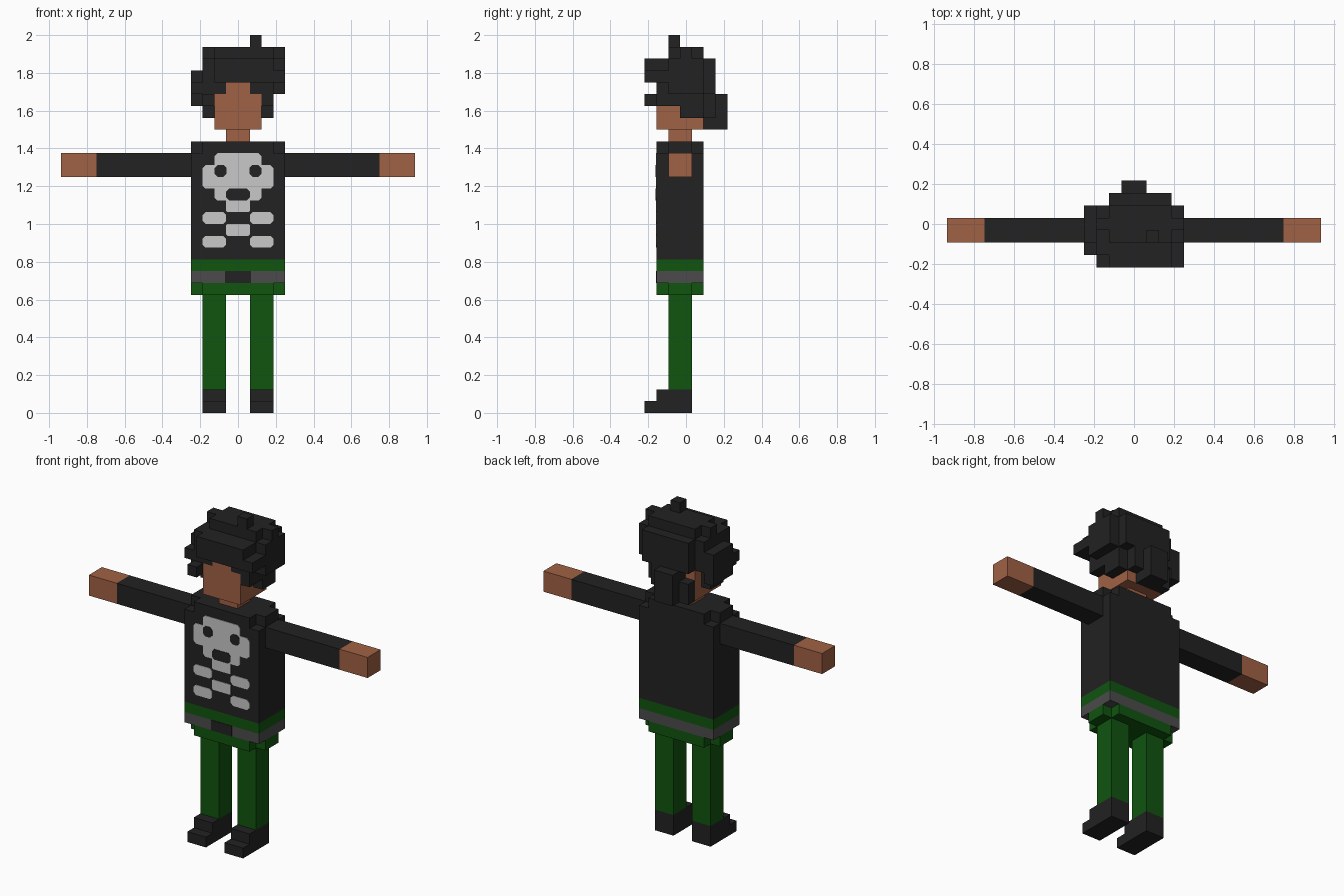
import bpy, bmesh, math

if "Cube" in bpy.data.objects:
    bpy.data.objects.remove(bpy.data.objects["Cube"])

U = 0.0625            # size of one block
Y0 = -0.21875         # y of block row 0


def material(name, rgb):
    m = bpy.data.materials.new(name)
    m.diffuse_color = (*rgb, 1)
    m.use_nodes = True
    m.node_tree.nodes["Principled BSDF"].inputs["Base Color"].default_value = m.diffuse_color
    return m


BLACK = material("black cloth", (0.016, 0.016, 0.016))
SKIN = material("skin", (0.352, 0.120, 0.058))
GREEN = material("green cloth", (0.005, 0.089, 0.005))
GREY = material("belt grey", (0.070, 0.070, 0.070))
BONE = material("bone grey", (0.58, 0.58, 0.58))


def finish(name, bm, mat):
    me = bpy.data.meshes.new(name)
    bm.to_mesh(me)
    bm.free()
    me.materials.append(mat)
    ob = bpy.data.objects.new(name, me)
    bpy.context.collection.objects.link(ob)
    return ob


def blocks(name, mat, *boxes):
    """Union of block ranges (x0,x1,y0,y1,z0,z1), outer shell only."""
    cells = {(i, j, k) for a, b, c, d, e, f in boxes
             for i in range(a, b) for j in range(c, d) for k in range(e, f)}
    bm = bmesh.new()
    verts = {}

    def vert(p):
        if p not in verts:
            verts[p] = bm.verts.new((p[0] * U, Y0 + p[1] * U, p[2] * U))
        return verts[p]

    for c in cells:
        for ax in range(3):
            for side in (0, 1):
                n = list(c)
                n[ax] += 2 * side - 1
                if tuple(n) in cells:
                    continue
                u, v = (ax + 1) % 3, (ax + 2) % 3
                quad = []
                for du, dv in ((0, 0), (1, 0), (1, 1), (0, 1)):
                    p = list(c)
                    p[ax] += side
                    p[u] += du
                    p[v] += dv
                    quad.append(vert(tuple(p)))
                bm.faces.new(quad if side else quad[::-1])
    bmesh.ops.dissolve_limit(bm, angle_limit=math.radians(1),
                             verts=bm.verts, edges=bm.edges)
    return finish(name, bm, mat)


def plate(name, mat, x0, x1, z0, z1, thick=0.003, cut=0.25):
    """Thin plate with clipped corners on the front of the body (block units)."""
    y = Y0 + U
    pts = [(x0 + cut, z0), (x1 - cut, z0), (x1, z0 + cut), (x1, z1 - cut),
           (x1 - cut, z1), (x0 + cut, z1), (x0, z1 - cut), (x0, z0 + cut)]
    if cut == 0:
        pts = [(x0, z0), (x1, z0), (x1, z1), (x0, z1)]
    bm = bmesh.new()
    front = [bm.verts.new((x * U, y - thick, z * U)) for x, z in pts]
    back = [bm.verts.new((x * U, y, z * U)) for x, z in pts]
    bm.faces.new(front)
    bm.faces.new(back[::-1])
    for a in range(len(pts)):
        b = (a + 1) % len(pts)
        bm.faces.new((front[b], front[a], back[a], back[b]))
    return finish(name, bm, mat)


# Limbs, both sides
for s, side in ((-1, "left"), (1, "right")):
    def span(a, b):
        return (a, b) if s > 0 else (-b, -a)
    blocks(side + " sleeve", BLACK, (*span(4, 12), 2, 4, 20, 22))
    blocks(side + " hand", SKIN, (*span(12, 15), 2, 4, 20, 22))
    blocks(side + " leg", GREEN, (*span(1, 3), 2, 4, 2, 10))
    blocks(side + " shoe", BLACK, (*span(1, 3), 0, 4, 0, 1),
           (*span(1, 3), 1, 4, 1, 2))

# Body, with the corners cut on the top and bottom layers
blocks("shirt", BLACK, (-4, 4, 1, 5, 13, 22),
       (-3, 3, 1, 5, 22, 23), (-4, 4, 2, 4, 22, 23))
blocks("waistband", GREEN, (-4, 4, 1, 5, 12, 13))
blocks("belt", GREY, (-4, 4, 1, 5, 11, 12))
blocks("hips", GREEN, (-3, 3, 1, 5, 10, 11), (-4, 4, 2, 4, 10, 11))
plate("buckle", BLACK, -1.1, 1.1, 11, 12, cut=0)

# Skull and ribs printed on the shirt
plate("skull top", BONE, -2, 2, 19, 22)
plate("skull middle", BONE, -3, 3, 19, 21)
plate("skull jaw", BONE, -2, 2, 18, 20)
plate("spine upper", BONE, -1, 1, 17, 18.2, cut=0.1)
plate("spine lower", BONE, -1, 1, 15, 16, cut=0.1)
plate("nose", BLACK, -1, 1, 18, 19, 0.006)
for s in (-1, 1):
    plate("eye socket", BLACK, s * 1.47 - 0.5, s * 1.47 + 0.5, 20, 21, 0.006)
    for z in (14, 16):
        plate("rib", BONE, s * 2 - 1, s * 2 + 1, z, z + 1)

# Head
blocks("neck", SKIN, (-1, 1, 2, 4, 23, 24))
blocks("head", SKIN, (-2, 2, 1, 5, 24, 27), (-1, 1, 1, 5, 27, 28))

# Hair: crown, fringe, sides, back and tail
blocks("hair", BLACK,
       (-3, -1, 1, 5, 27, 28), (1, 3, 1, 5, 27, 28),
       (-3, 3, 1, 5, 28, 30),
       (-2, 3, 2, 5, 30, 31), (-3, 4, 3, 4, 30, 31), (1, 2, 2, 3, 31, 32),
       (-2, 4, 0, 1, 28, 29), (-2, 3, 0, 1, 29, 30), (-3, -2, 0, 1, 26, 27),
       (2, 3, 1, 5, 26, 27), (2, 3, 3, 5, 25, 26),
       (3, 4, 2, 5, 27, 30), (3, 4, 1, 2, 28, 29),
       (-3, -2, 1, 4, 26, 27), (-3, -2, 2, 4, 25, 26),
       (-4, -3, 2, 5, 26, 29), (-4, -3, 1, 2, 27, 28),
       (-2, 3, 5, 6, 27, 30), (1, 2, 5, 6, 25, 27),
       (-1, 1, 5, 7, 24, 27), (-2, -1, 5, 6, 24, 26))
